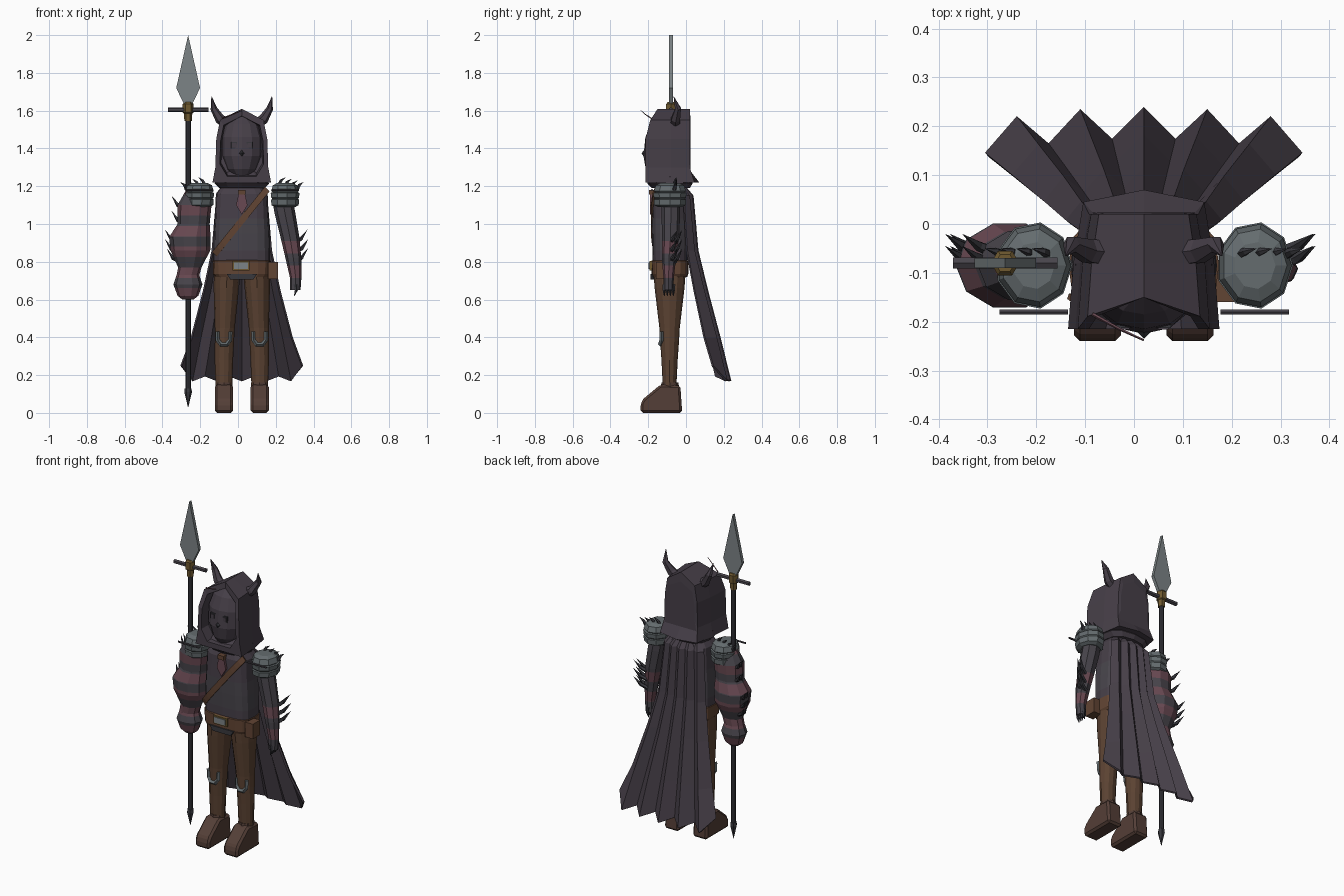
import bpy, bmesh, math
from mathutils import Vector

cube = bpy.data.objects.get("Cube")
if cube:
    bpy.data.objects.remove(cube, do_unlink=True)

CX = 0.02  # body centre line


def material(name, rgb):
    m = bpy.data.materials.new(name)
    m.use_nodes = True
    m.diffuse_color = (*rgb, 1)
    m.node_tree.nodes["Principled BSDF"].inputs["Base Color"].default_value = (*rgb, 1)
    return m


CLOTH = material("dark purple cloth", (.061, .049, .064))
BAND = material("grey band", (.064, .058, .070))
ROSE = material("dusty rose", (.140, .066, .084))
TROUSER = material("trouser brown", (.105, .055, .032))
BOOT = material("boot brown", (.088, .049, .038))
LEATHER = material("strap leather", (.120, .058, .033))
STEEL = material("steel", (.200, .228, .236))
IRON = material("dark iron", (.040, .040, .048))
BRASS = material("brass", (.160, .102, .030))
PLATE = material("plate grey", (.128, .150, .158))


def build(name, verts, faces, mats, rule=None):
    me = bpy.data.meshes.new(name)
    me.from_pydata([tuple(v) for v in verts], [], faces)
    bm = bmesh.new()
    bm.from_mesh(me)
    bmesh.ops.remove_doubles(bm, verts=bm.verts, dist=1e-5)
    bmesh.ops.recalc_face_normals(bm, faces=bm.faces)
    if rule:
        for f in bm.faces:
            f.material_index = rule(f.calc_center_median())
    bm.to_mesh(me)
    bm.free()
    for m in mats if isinstance(mats, list) else [mats]:
        me.materials.append(m)
    ob = bpy.data.objects.new(name, me)
    bpy.context.collection.objects.link(ob)
    return ob


def skin(name, rings, mats, rule=None):
    """Join equal closed rings of points and cap both ends."""
    n = len(rings[0])
    faces = [[k * n + i, k * n + (i + 1) % n, (k + 1) * n + (i + 1) % n, (k + 1) * n + i]
             for k in range(len(rings) - 1) for i in range(n)]
    last = (len(rings) - 1) * n
    faces += [list(range(n))[::-1], list(range(last, last + n))]
    return build(name, [p for r in rings for p in r], faces, mats, rule)


def limb(name, rows, mats, n=8, e=1.0, rule=None):
    """Stack of level rings; each row is x, y, z, rx, ry."""
    def power(v):
        return math.copysign(abs(v) ** e, v) if abs(v) > 1e-6 else 0
    turns = [2 * math.pi * i / n for i in range(n)]
    rings = [[(x + rx * power(math.cos(a)), y + ry * power(math.sin(a)), z) for a in turns]
             for x, y, z, rx, ry in rows]
    return skin(name, rings, mats, rule)


def tube(name, pts, radii, mat, n=6):
    pts = [Vector(p) for p in pts]
    rings = []
    for i, p in enumerate(pts):
        t = (pts[min(i + 1, len(pts) - 1)] - pts[max(i - 1, 0)]).normalized()
        u = t.cross(Vector((0, 1, 0) if abs(t.y) < .9 else (1, 0, 0))).normalized()
        v = t.cross(u)
        rings.append([p + radii[i] * (u * math.cos(a) + v * math.sin(a))
                      for a in (2 * math.pi * k / n for k in range(n))])
    return skin(name, rings, mat)


def prism(name, outline, axis, a, b, mat):
    def at(p, d):
        return (p[0], d, p[1]) if axis == "y" else (d, p[0], p[1])
    return skin(name, [[at(p, d) for p in outline] for d in (a, b)], mat)


def box(name, lo, hi, mat):
    (x, y, z), (X, Y, Z) = lo, hi
    return prism(name, [(x, z), (X, z), (X, Z), (x, Z)], "y", y, Y, mat)


def lerp_rows(rows, step):
    """Add rings at even heights so that stripes have clean edges."""
    out = []
    for a, b in zip(rows, rows[1:]):
        out.append(a)
        cuts = [k * step for k in range(60) if b[2] + .004 < k * step < a[2] - .004]
        for z in reversed(cuts):
            t = (z - a[2]) / (b[2] - a[2])
            out.append(tuple(p + t * (q - p) for p, q in zip(a, b)))
    return out + [rows[-1]]


# Torso, belt and collar
limb("torso", [(CX, -.085, .78, .15, .092), (CX, -.085, .86, .15, .093),
               (CX, -.085, .95, .148, .095), (CX, -.085, 1.03, .143, .095),
               (CX, -.085, 1.16, .137, .09), (CX, -.085, 1.21, .10, .07)],
     [CLOTH, BAND], 16, .6, lambda c: 1 if .86 < c.z < 1.03 else 0)
limb("belt", [(CX, -.085, .72, .142, .092), (CX, -.085, .735, .152, .097),
              (CX, -.085, .805, .154, .098), (CX, -.085, .81, .14, .09)], LEATHER, 16, .6)
box("buckle_rim", (-.03, -.193, .755), (.06, -.18, .805), BRASS)
box("buckle", (-.022, -.198, .763), (.052, -.188, .797), STEEL)
prism("belt_flap", [(-.06, .735), (.1, .735), (.08, .705), (-.04, .705)], "y", -.187, -.17, IRON)
box("belt_pouch", (.16, -.16, .71), (.212, -.09, .80), LEATHER)
limb("collar", [(CX, -.08, 1.19, .12, .10), (CX, -.085, 1.215, .145, .12),
                (CX, -.085, 1.235, .13, .11), (CX, -.085, 1.25, .14, .115),
                (CX, -.08, 1.28, .10, .09)], CLOTH, 12, .8)
prism("scarf_tail", [(.005, 1.17), (.035, 1.17), (.05, 1.10), (.02, 1.05), (-.01, 1.10)],
      "y", -.19, -.17, ROSE)
box("scarf_knot", (0, -.197, 1.155), (.04, -.16, 1.18), LEATHER)

# Diagonal chest strap follows the torso front
verts = []
for k in range(13):
    x = -.125 + .28 * k / 12
    z = .84 + .345 * k / 12
    y = -.09 - .096 * max(0, 1 - abs((x - CX) / .158) ** 3.3) ** .3
    verts += [(x - .012, y, z + .012), (x + .012, y, z - .012)]
strap = build("chest_strap", verts, [[2 * k, 2 * k + 1, 2 * k + 3, 2 * k + 2] for k in range(12)], LEATHER)
strap.modifiers.new("thickness", "SOLIDIFY").thickness = .012

# Hood: arch sections from back to front, then folded in to the face opening
HALF = [(.155, 1.22), (.14, 1.30), (.135, 1.45), (.115, 1.55)]
ARCH = ([(0, 1.22)] + HALF + [(0, 1.61)] + [(-x, z) for x, z in reversed(HALF)])


def hood_ring(y, width, shift=0, grow=1, chin=1):
    ring = []
    for dx, z in ARCH:
        flare = (.05 if dx == 0 else .025) if z < 1.25 and y > 0 else 0
        slope = max(0, z - 1.51) * .65 if y < -.15 else 0
        narrow = chin if z < 1.25 else 1
        ring.append((CX + dx * width * narrow, y + flare + slope + shift, 1.40 + (z - 1.40) * grow))
    return ring


back_ring = hood_ring(.02, .8)
flat_back = [(CX + (x - CX) * .85, .024, 1.42 + (z - 1.42) * .7) for x, y, z in back_ring]
skin("hood", [flat_back, back_ring, hood_ring(-.08, .93), hood_ring(-.215, 1),
              hood_ring(-.215, .83, 0, .82, .6), hood_ring(-.215, .78, .06, .78, .6)], CLOTH)

# Face with eyes and beak
limb("face", [(CX, -.13, 1.25, .045, .06), (CX, -.135, 1.29, .08, .078),
              (CX, -.135, 1.36, .107, .09), (CX, -.135, 1.46, .107, .08),
              (CX, -.13, 1.53, .085, .055), (CX, -.12, 1.57, .03, .03)], CLOTH, 12)
for s in (-1, 1):
    ex = CX + s * .04
    prism("eye", [(ex - .016, 1.40), (ex + .016, 1.40), (ex + .016, 1.435), (ex - .016, 1.435)],
          "y", -.213, -.204, IRON)
    prism("eye_centre", [(ex - .011, 1.405), (ex + .011, 1.405), (ex + .011, 1.428), (ex - .011, 1.428)],
          "y", -.216, -.207, CLOTH)
limb("beak", [(CX, -.218, 1.345, 0, 0), (CX, -.22, 1.375, .015, .015),
              (CX, -.21, 1.40, .004, .005)], IRON, 4)
tube("hood_whisker", [(-.085, -.185, 1.56), (-.03, -.215, 1.58), (CX, -.238, 1.60)],
     [.004, .003, .002], ROSE, 4)

# Paired parts
for s, side in ((-1, "right"), (1, "left")):
    tube(side + "_horn", [(CX + s * dx, y, z) for dx, y, z in
         ((.07, -.06, 1.525), (.115, -.055, 1.555), (.148, -.042, 1.61), (.16, -.065, 1.675))],
         [.03, .027, .018, .001], CLOTH)
    limb(side + "_leg", [(CX + s * dx, -.087, z, rx, ry) for z, dx, rx, ry in
         ((.78, .075, .072, .088), (.66, .082, .067, .079), (.45, .09, .053, .054),
          (.38, .092, .051, .05), (.28, .095, .049, .043), (.12, .095, .043, .035))], TROUSER, 12)
    bx = CX + s * .095
    boot = prism(side + "_boot", [(-.24, 0), (-.24, .05), (-.225, .075), (-.135, .15), (-.03, .145),
                                  (-.02, 0)], "x", bx - .048, bx + .048, BOOT)
    boot.modifiers.new("rounding", "BEVEL").width = .012
    limb(side + "_boot_cuff", [(bx, -.085, .12, .045, .05), (bx, -.085, .16, .045, .045)], BOOT)
    tube(side + "_knee_guard", [(bx + dx, -.142 + abs(dx) * .4, z) for dx, z in
         ((-.033, .43), (-.032, .385), (-.015, .362), (.015, .362), (.032, .385), (.033, .43))],
         [.012] * 6, PLATE, 4)

    # Layered shoulder armour with spikes
    px = .247 if s > 0 else -.205
    limb(side + "_pauldron", [(px, -.085, z, r * .95, r * 1.08) for z, r in
         ((1.09, .06), (1.10, .078), (1.13, .081), (1.132, .072), (1.14, .08), (1.165, .083),
          (1.167, .072), (1.175, .08), (1.205, .07), (1.217, .045))], PLATE, 9)
    for k in range(4):
        x = px + s * (-.03 + .032 * k)
        z = 1.205 - .008 * k
        tube(side + "_pauldron_spike", [(x, -.062, z), (x + s * .012, -.056, z + .025),
             (x + s * .035, -.05, z + .042)], [.011, .008, 0], IRON, 5)
    tube(side + "_pauldron_bar", [(px - s * .07, -.18, 1.18), (px + s * .07, -.18, 1.18)],
         [.006, .006], BAND)
    # Curved arm spikes
    arm = [(.315, .92), (.32, .87), (.318, .82)] if s > 0 else \
        [(-.30, 1.10), (-.30, 1.02), (-.335, .92), (-.335, .87), (-.325, .82)]
    for x, z in arm:
        for y in (-.07, -.045):
            tube(side + "_arm_spike", [(x - s * .02, y - .015, z - .02), (x + s * .018, y, z),
                 (x + s * .052, y + .025, z + .05)], [.012, .011, 0], IRON, 5)

# Arms
limb("right_arm", lerp_rows([(x, -.085, z, r, r * .82) for x, z, r in
     ((-.215, 1.18, .06), (-.23, 1.1, .09), (-.235, 1.0, .085), (-.255, .93, .11), (-.252, .86, .105),
      (-.255, .77, .062), (-.265, .73, .06), (-.265, .68, .077), (-.265, .62, .055),
      (-.265, .6, .03))], .055), [BAND, ROSE], 10, 1, lambda c: int(c.z / .055) % 2)
limb("left_arm", lerp_rows([(x, y, z, r, r * .9) for x, y, z, r in
     ((.23, -.08, 1.16, .055), (.25, -.08, 1.05, .055), (.275, -.082, .93, .05),
      (.293, -.09, .82, .042), (.305, -.092, .72, .031), (.303, -.092, .65, .028))], .065),
     [BAND, ROSE], 8, 1, lambda c: 1 if c.z < .93 and int(c.z / .065) % 2 else 0)
for k in range(4):
    y = -.115 + .016 * k
    tube("left_finger", [(.303, y, .68), (.308, y, .65), (.298, y, .62)], [.011, .009, .002], IRON, 5)

# Pleated cape, wider and farther back towards the hem; odd columns fold outward
ROWS = [(1.20, -.01, .10, .008), (1.15, .03, .135, .01), (.86, .052, .16, .014),
        (.65, .097, .205, .02), (.40, .157, .27, .026), (.17, .208, .325, .032)]
COLS = 11
verts = []
for r, (z, y, half, amp) in enumerate(ROWS):
    for c in range(COLS):
        u = 2 * c / (COLS - 1) - 1
        fold = 1 if c % 2 else -1
        rise = (.08 if abs(u) == 1 else .025 if fold < 0 else 0) if r == len(ROWS) - 1 else 0
        verts.append((CX + half * u, y + amp * fold - .03 * u * u, z + rise))
faces = [[r * COLS + c, r * COLS + c + 1, (r + 1) * COLS + c + 1, (r + 1) * COLS + c]
         for r in range(len(ROWS) - 1) for c in range(COLS - 1)]
cape = build("cape", verts, faces, CLOTH)
cape.modifiers.new("thickness", "SOLIDIFY").thickness = .012

# Spear
SX, SY = -.264, -.08
limb("spear_shaft", [(SX, SY, .10, .014, .014), (SX, SY, 1.57, .014, .014)], IRON, 8)
limb("spear_butt", [(SX, SY, .03, .001, .001), (SX, SY, .11, .02, .02), (SX, SY, .13, .018, .018)], IRON, 6)
limb("spear_collar", [(SX, SY, z, r, r) for z, r in
     ((1.545, .02), (1.585, .022), (1.59, .029), (1.635, .029), (1.645, .02))], BRASS, 6)
tube("spear_crossbar", [(SX - .107, SY, 1.605), (SX + .107, SY, 1.605)], [.013, .013], BAND, 6)
prism("spear_blade", [(SX - .022, 1.635), (SX + .022, 1.635), (SX + .063, 1.72),
                      (SX, 2.0), (SX - .063, 1.72)], "y", SY - .01, SY + .01, STEEL)
